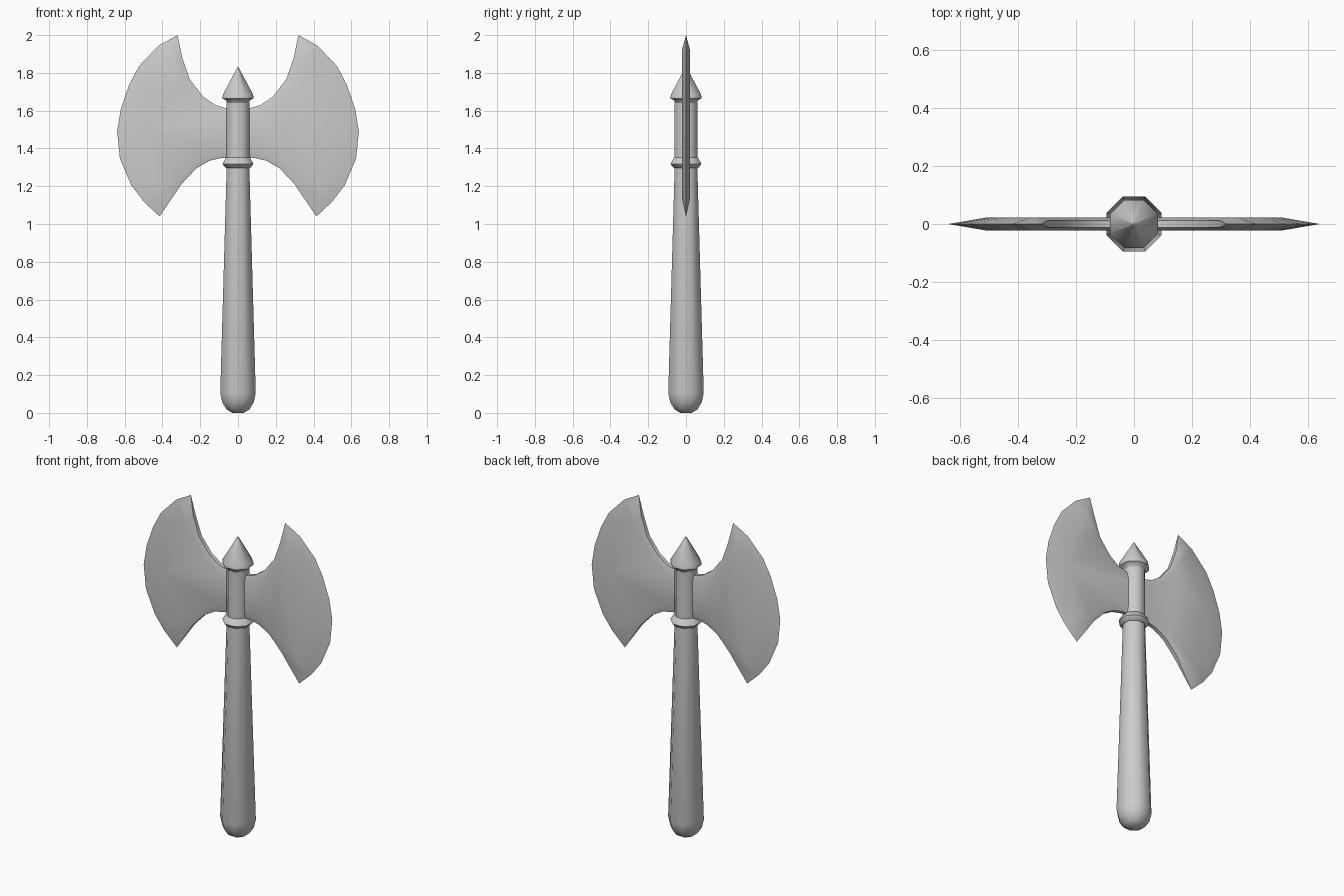
import bpy, bmesh, math
from mathutils import Vector

if "Cube" in bpy.data.objects:
    bpy.data.objects.remove(bpy.data.objects["Cube"])


def finish(bm, name, angle):
    bmesh.ops.remove_doubles(bm, verts=bm.verts[:], dist=0.0005)
    bmesh.ops.recalc_face_normals(bm, faces=bm.faces[:])
    me = bpy.data.meshes.new(name)
    bm.to_mesh(me)
    bm.free()
    ob = bpy.data.objects.new(name, me)
    bpy.context.collection.objects.link(ob)
    bpy.ops.object.select_all(action='DESELECT')
    ob.select_set(True)
    bpy.context.view_layer.objects.active = ob
    bpy.ops.object.shade_smooth_by_angle(angle=math.radians(angle))
    return ob


def skin(bm, rings):
    for a, b in zip(rings, rings[1:]):
        for i in range(len(a)):
            j = (i + 1) % len(a)
            bm.faces.new((a[i], a[j], b[j], b[i]))
    bm.faces.new(rings[0])
    bm.faces.new(rings[-1])


def turned(name, profile, angle=50, sides=8):
    """Eight-sided turned part; profile is (half width across flats, z)."""
    bm = bmesh.new()
    rings = []
    for r, z in profile:
        r /= math.cos(math.pi / sides)
        ring = []
        for i in range(sides):
            t = 2 * math.pi * (i + 0.5) / sides
            ring.append(bm.verts.new((r * math.cos(t), r * math.sin(t), z)))
        rings.append(ring)
    skin(bm, rings)
    return finish(bm, name, angle)


# Handle with rounded butt
turned("handle", [(0.03, 0.0), (0.06, 0.018), (0.083, 0.055), (0.094, 0.105),
                  (0.06, 1.30), (0.06, 1.36)])
# Collar under the head
turned("lower_collar", [(0.058, 1.295), (0.068, 1.30), (0.082, 1.318), (0.064, 1.35), (0.058, 1.355)])
# Socket holding the blades
turned("socket", [(0.06, 1.34), (0.06, 1.64)])
# Pointed cap
turned("top_spike", [(0.056, 1.63), (0.063, 1.655), (0.082, 1.665), (0.08, 1.685), (0.003, 1.83)])

# Double blade: half outline as (x, z, inset, rim half thickness)
R = 0.012
half = [(0.06, 1.612, .035, R), (0.12, 1.63, .035, R), (0.185, 1.675, .035, R),
        (0.255, 1.765, .035, R), (0.295, 1.88, .03, R),
        (0.32, 2.0, .09, 0), (0.42, 1.945, .09, 0), (0.525, 1.835, .11, 0),
        (0.577, 1.735, .12, 0), (0.62, 1.61, .13, 0), (0.64, 1.49, .13, 0),
        (0.625, 1.345, .13, 0), (0.565, 1.205, .12, 0), (0.50, 1.12, .10, 0),
        (0.415, 1.04, .10, 0),
        (0.30, 1.21, .035, R), (0.22, 1.295, .035, R), (0.15, 1.335, .035, R),
        (0.085, 1.35, .035, R)]
outline = half + [(-x, z, d, h) for x, z, d, h in reversed(half)]
n = len(outline)
pts = [Vector((p[0], p[1])) for p in outline]
inner = []
for i in range(n):
    e1 = (pts[i] - pts[i - 1]).normalized()
    e2 = (pts[(i + 1) % n] - pts[i]).normalized()
    inward = Vector((e1.y + e2.y, -e1.x - e2.x)).normalized()   # outline runs clockwise
    inner.append(pts[i] + inward * outline[i][2])

T = 0.022
bm = bmesh.new()
rings = [[bm.verts.new((p.x, -T, p.y)) for p in inner],
         [bm.verts.new((p.x, -o[3], p.y)) for p, o in zip(pts, outline)],
         [bm.verts.new((p.x, o[3], p.y)) for p, o in zip(pts, outline)],
         [bm.verts.new((p.x, T, p.y)) for p in inner]]
skin(bm, rings)
finish(bm, "double_blade", 35)
